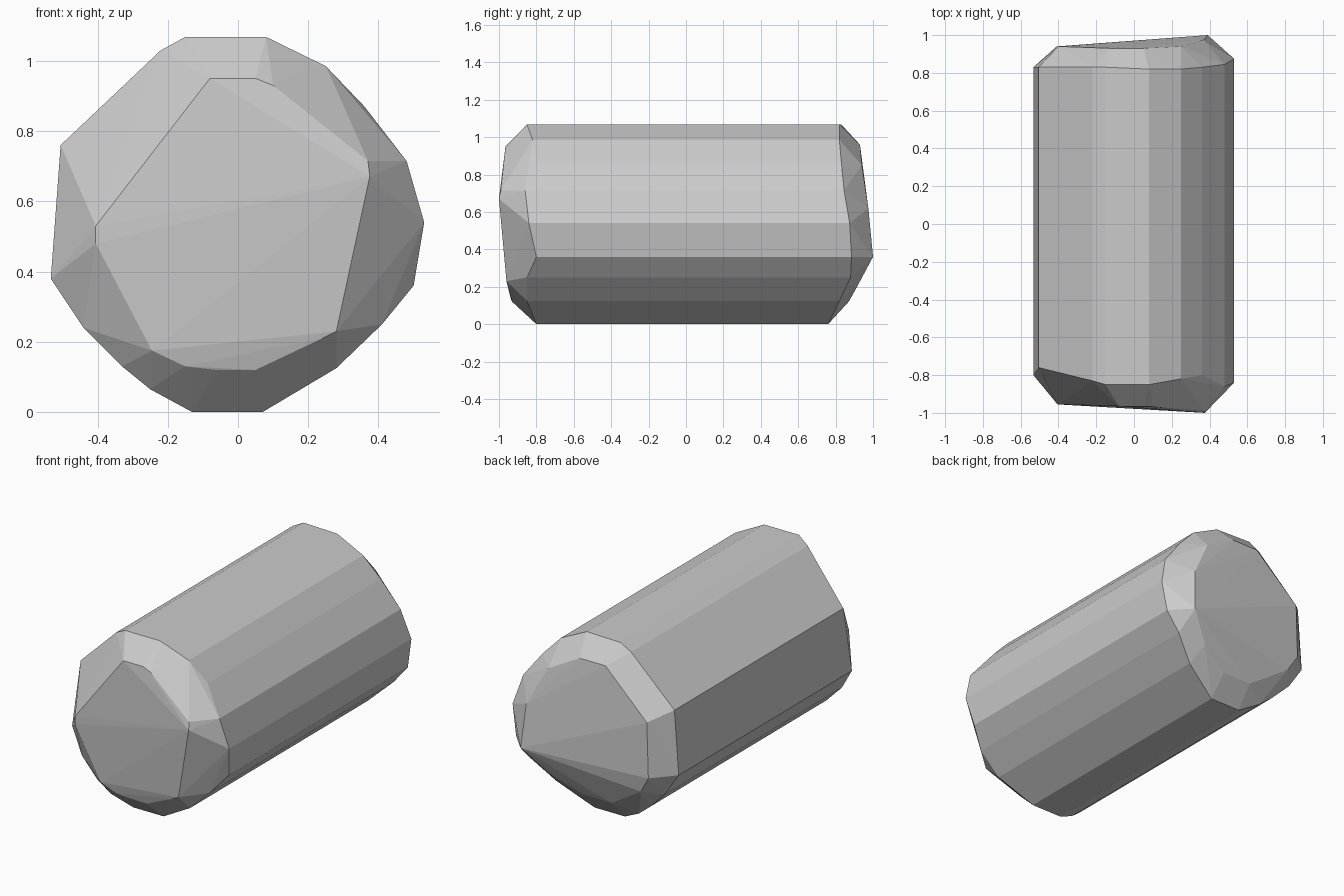
import bpy, bmesh

# Body cross-section: x, z, front end y, back end y
section = [
    (-0.15, 1.068, -0.85, 0.83), (0.08, 1.068, -0.85, 0.82),
    (0.25, 0.985, -0.82, 0.82), (0.36, 0.87, -0.80, 0.83),
    (0.48, 0.715, -0.86, 0.845), (0.53, 0.54, -0.84, 0.875),
    (0.50, 0.36, -0.80, 0.885), (0.41, 0.25, -0.85, 0.88),
    (0.28, 0.125, -0.85, 0.82), (0.07, 0.0, -0.80, 0.76),
    (-0.13, 0.0, -0.80, 0.76), (-0.25, 0.065, -0.84, 0.80),
    (-0.33, 0.13, -0.85, 0.81), (-0.44, 0.24, -0.84, 0.83),
    (-0.533, 0.38, -0.80, 0.83), (-0.505, 0.76, -0.76, 0.83),
    (-0.22, 1.03, -0.83, 0.83),
]

# Inset rims of the two slanted end faces
front_rim = [
    (-0.08, -0.965, 0.95), (0.05, -0.965, 0.95), (0.10, -0.967, 0.93),
    (0.37, -0.99, 0.715), (0.375, -1.0, 0.67), (0.28, -0.96, 0.23),
    (0.24, -0.955, 0.21), (0.05, -0.93, 0.12), (-0.06, -0.93, 0.12),
    (-0.15, -0.935, 0.13), (-0.245, -0.945, 0.175),
    (-0.405, -0.955, 0.48), (-0.405, -0.955, 0.53),
]
back_rim = [
    (0.39, 1.0, 0.36), (0.37, 0.975, 0.62), (0.25, 0.94, 0.85),
    (0.05, 0.93, 0.96), (-0.12, 0.93, 0.96), (-0.40, 0.94, 0.70),
    (-0.41, 0.94, 0.37), (-0.35, 0.925, 0.27), (-0.12, 0.87, 0.12),
    (0.07, 0.87, 0.12), (0.25, 0.92, 0.21),
]

# Faceted log: flat-shaded hull around the section ends and rims
bm = bmesh.new()
for x, z, y0, y1 in section:
    bm.verts.new((x, y0, z))
    bm.verts.new((x, y1, z))
for p in front_rim + back_rim:
    bm.verts.new(p)
bmesh.ops.convex_hull(bm, input=bm.verts[:])
bmesh.ops.delete(bm, geom=[v for v in bm.verts if not v.link_faces], context='VERTS')
bmesh.ops.recalc_face_normals(bm, faces=bm.faces[:])
mesh = bpy.data.meshes.new("faceted_log")
bm.to_mesh(mesh)
bm.free()
log = bpy.data.objects.new("faceted_log", mesh)
bpy.context.collection.objects.link(log)
